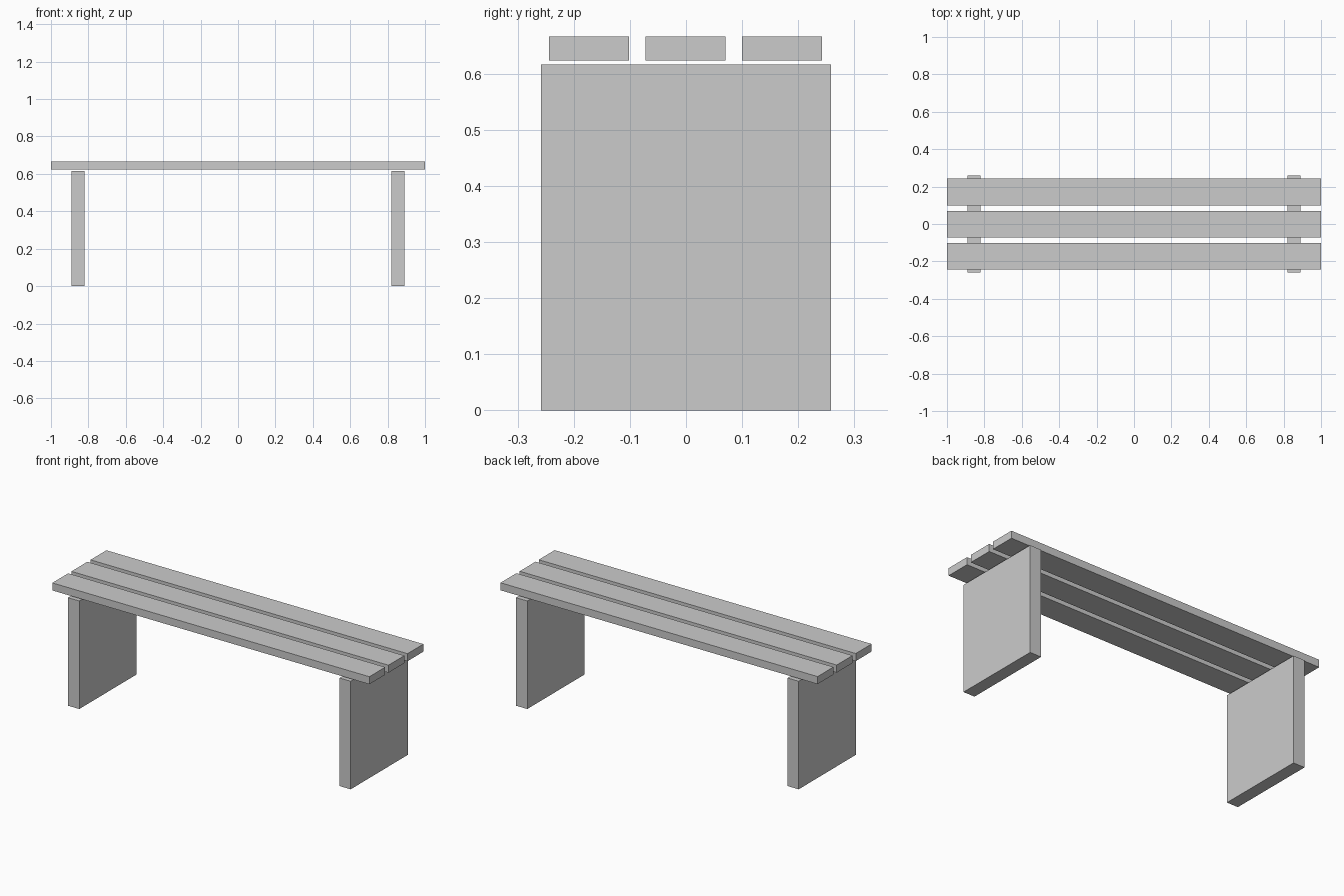
import bpy
import bmesh
from mathutils import Matrix, Vector

if "Cube" in bpy.data.objects:
    bpy.data.objects.remove(bpy.data.objects["Cube"])


def box(name, center, size):
    """Add a sharp-edged box with the given centre and full dimensions."""
    bm = bmesh.new()
    bmesh.ops.create_cube(bm, size=1.0, matrix=Matrix.Diagonal((*size, 1.0)))
    mesh = bpy.data.meshes.new(name)
    bm.to_mesh(mesh)
    bm.free()
    obj = bpy.data.objects.new(name, mesh)
    obj.location = Vector(center)
    bpy.context.collection.objects.link(obj)
    return obj


LEG_HEIGHT = 0.616
SLAT_BOTTOM, SLAT_TOP = 0.623, 0.666

# Slab legs, one near each end
for side, sign in (("left", -1), ("right", 1)):
    box(f"{side}_leg", (sign * 0.856, 0, LEG_HEIGHT / 2), (0.071, 0.516, LEG_HEIGHT))

# Three long seat slats, floating just above the legs
slat_z = (SLAT_BOTTOM + SLAT_TOP) / 2
for place, step in (("front", -1), ("middle", 0), ("back", 1)):
    box(f"{place}_seat_slat", (0, step * 0.172 - 0.001, slat_z),
        (2.0, 0.143, SLAT_TOP - SLAT_BOTTOM))
